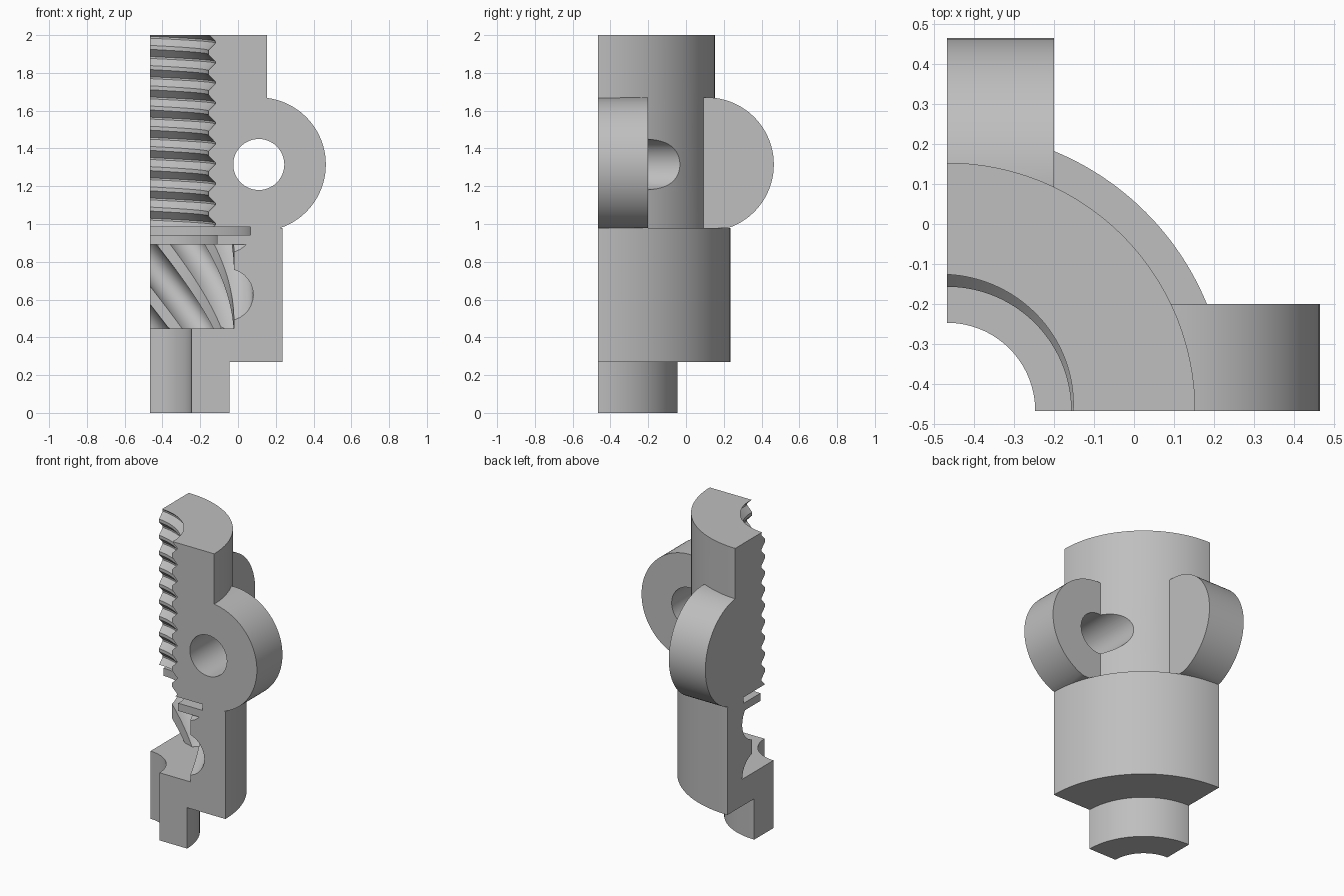
import bpy, bmesh
from math import sin, cos, pi, sqrt, floor, ceil
from mathutils import Matrix

if "Cube" in bpy.data.objects:
    bpy.data.objects.remove(bpy.data.objects["Cube"])

AXIS = -0.467            # x and y of the turning axis
COLUMNS = 64
PITCH = 0.107            # thread pitch
GROOVE_STEP = 0.36       # vertical spacing of the spiral grooves
GROOVE_LEAD = 10 * GROOVE_STEP
LUG_X, LUG_Z, LUG_R, LUG_DEPTH = 0.11, 1.315, 0.355, 0.267

grey = bpy.data.materials.new("plain_grey")
grey.use_nodes = True
grey.diffuse_color = (0.52, 0.52, 0.52, 1)
grey.node_tree.nodes["Principled BSDF"].inputs["Base Color"].default_value = grey.diffuse_color


def make(name, bm):
    bmesh.ops.recalc_face_normals(bm, faces=bm.faces)
    mesh = bpy.data.meshes.new(name)
    bm.to_mesh(mesh)
    bm.free()
    mesh.materials.append(grey)
    obj = bpy.data.objects.new(name, mesh)
    bpy.context.collection.objects.link(obj)
    return obj


def thread_radius(d):
    # V-shaped groove with narrow flats
    t = min(max((abs(d) - 0.005) / 0.038, 0), 1)
    return 0.347 - 0.037 * t


def groove_radius(d):
    # round-bottomed groove in the chamber wall
    return 0.445 + max(0, sqrt(max(0, 0.137 ** 2 - d * d)) - 0.034)


def spiral_wall(angle, low, high, centre, step, lead, offsets, radius):
    # points up the wall that follow the helix, clamped to the wall's ends
    rise = lead * angle / (2 * pi)
    first = floor((low - centre - lead / 4) / step) - 1
    last = ceil((high - centre) / step) + 1
    points = []
    for k in range(first, last + 1):
        for d in offsets:
            z = min(max(centre + k * step + d + rise, low), high)
            phase = (z - centre - rise + step / 2) % step - step / 2
            points.append((radius(phase), z))
    return points


thread_offsets = [-0.043, -0.005, 0.005, 0.043]
groove_offsets = [-0.1327 * cos(pi * i / 14) for i in range(15)]


def section(angle):
    pts = [(0.22, 0), (0.22, 0.447)]
    pts += spiral_wall(angle, 0.447, 0.892, 0.625, GROOVE_STEP, GROOVE_LEAD,
                       groove_offsets, groove_radius)
    pts += [(0.357, 0.892), (0.357, 0.943), (0.533, 0.943), (0.533, 0.983)]
    pts += spiral_wall(angle, 0.983, 2, 1.962, PITCH, PITCH,
                       thread_offsets, thread_radius)
    pts += [(0.62, 2), (0.62, 0.98), (0.702, 0.98), (0.702, 0.27),
            (0.422, 0.27), (0.422, 0)]
    return pts


# Quarter body: swept section with spiral inner walls
bm = bmesh.new()
rings = []
for i in range(COLUMNS + 1):
    a = pi / 2 * i / COLUMNS
    rings.append([bm.verts.new((AXIS + r * cos(a), AXIS + r * sin(a), z))
                  for r, z in section(a)])
for a, b in zip(rings, rings[1:]):
    for j in range(len(a)):
        k = (j + 1) % len(a)
        bm.faces.new((a[j], a[k], b[k], b[j]))
bm.faces.new(rings[0])
bm.faces.new(rings[-1])
bmesh.ops.remove_doubles(bm, verts=bm.verts, dist=0.0001)
body = make("quarter_body", bm)


def swap_xy(bm):
    # mirror across the diagonal plane x = y
    bm.transform(Matrix(((0, 1, 0, 0), (1, 0, 0, 0), (0, 0, 1, 0), (0, 0, 0, 1))))


def disc(name, radius, start, end, swapped, trim):
    bm = bmesh.new()
    outline = []
    for i in range(96):
        a = 2 * pi * i / 96
        x, z = LUG_X + radius * cos(a), LUG_Z + radius * sin(a)
        if trim:
            x, z = max(x, 0.07), max(z, 0.98)
        outline.append(bm.verts.new((x, start, z)))
    face = bm.faces.new(outline)
    new = bmesh.ops.extrude_face_region(bm, geom=[face])["geom"]
    bmesh.ops.translate(bm, vec=(0, end - start, 0),
                        verts=[v for v in new if isinstance(v, bmesh.types.BMVert)])
    bmesh.ops.remove_doubles(bm, verts=bm.verts, dist=0.0001)
    if swapped:
        swap_xy(bm)
    return make(name, bm)


def combine(tool, operation):
    mod = body.modifiers.new(operation, 'BOOLEAN')
    mod.operation = operation
    mod.solver = 'EXACT'
    mod.object = tool
    bpy.context.view_layer.objects.active = body
    bpy.ops.object.modifier_apply(modifier=mod.name)
    bpy.data.objects.remove(tool)


# Rounded lugs on both cut sides, then their pin holes
for swapped in (False, True):
    combine(disc("lug", LUG_R, AXIS, AXIS + LUG_DEPTH, swapped, True), 'UNION')
for swapped in (False, True):
    combine(disc("pin_hole", 0.135, AXIS - 0.1, 0.1, swapped, False), 'DIFFERENCE')

bpy.ops.object.select_all(action='DESELECT')
body.select_set(True)
bpy.context.view_layer.objects.active = body
bpy.ops.object.shade_smooth_by_angle(angle=0.45)
